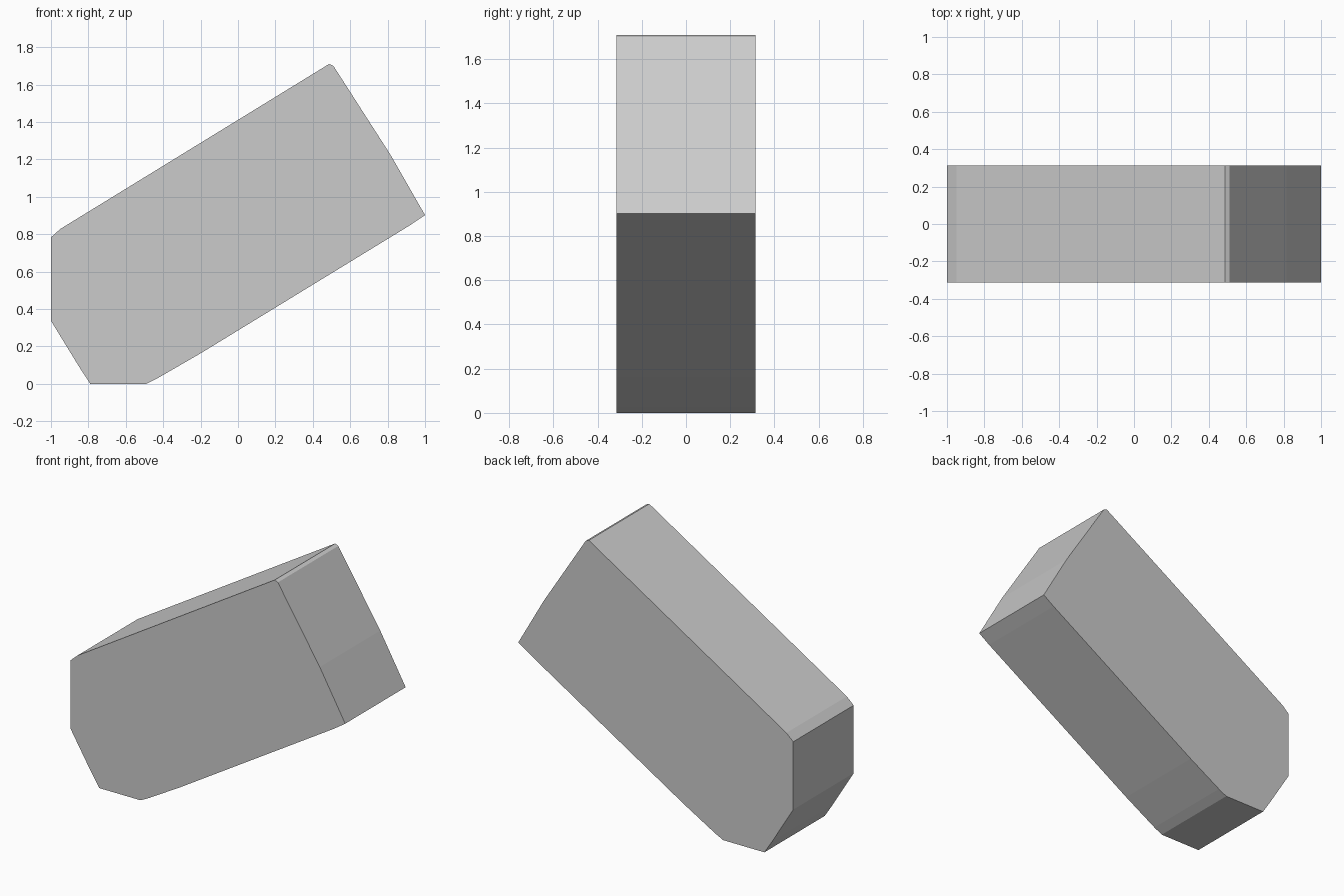
import bpy, bmesh

if "Cube" in bpy.data.objects:
    bpy.data.objects.remove(bpy.data.objects["Cube"])

HALF_DEPTH = 0.314

# Side outline of the slanted block (x, z), counter-clockwise from the foot
outline = [
    (-0.79, 0.0), (-0.49, 0.0), (-0.43, 0.03), (-0.20, 0.163),
    (0.92, 0.848), (1.0, 0.902), (0.815, 1.225), (0.51, 1.70),
    (0.487, 1.71), (-0.95, 0.828), (-1.0, 0.783), (-1.0, 0.337),
    (-0.85, 0.092),
]

# Extrude the outline along y into a solid, flat-faced block
bm = bmesh.new()
front = bm.faces.new([bm.verts.new((x, -HALF_DEPTH, z)) for x, z in outline])
result = bmesh.ops.extrude_face_region(bm, geom=[front], use_keep_orig=True)
back = [v for v in result["geom"] if isinstance(v, bmesh.types.BMVert)]
bmesh.ops.translate(bm, verts=back, vec=(0, 2 * HALF_DEPTH, 0))
bmesh.ops.recalc_face_normals(bm, faces=bm.faces)

mesh = bpy.data.meshes.new("slanted_block")
bm.to_mesh(mesh)
bm.free()
block = bpy.data.objects.new("slanted_block", mesh)
bpy.context.collection.objects.link(block)
